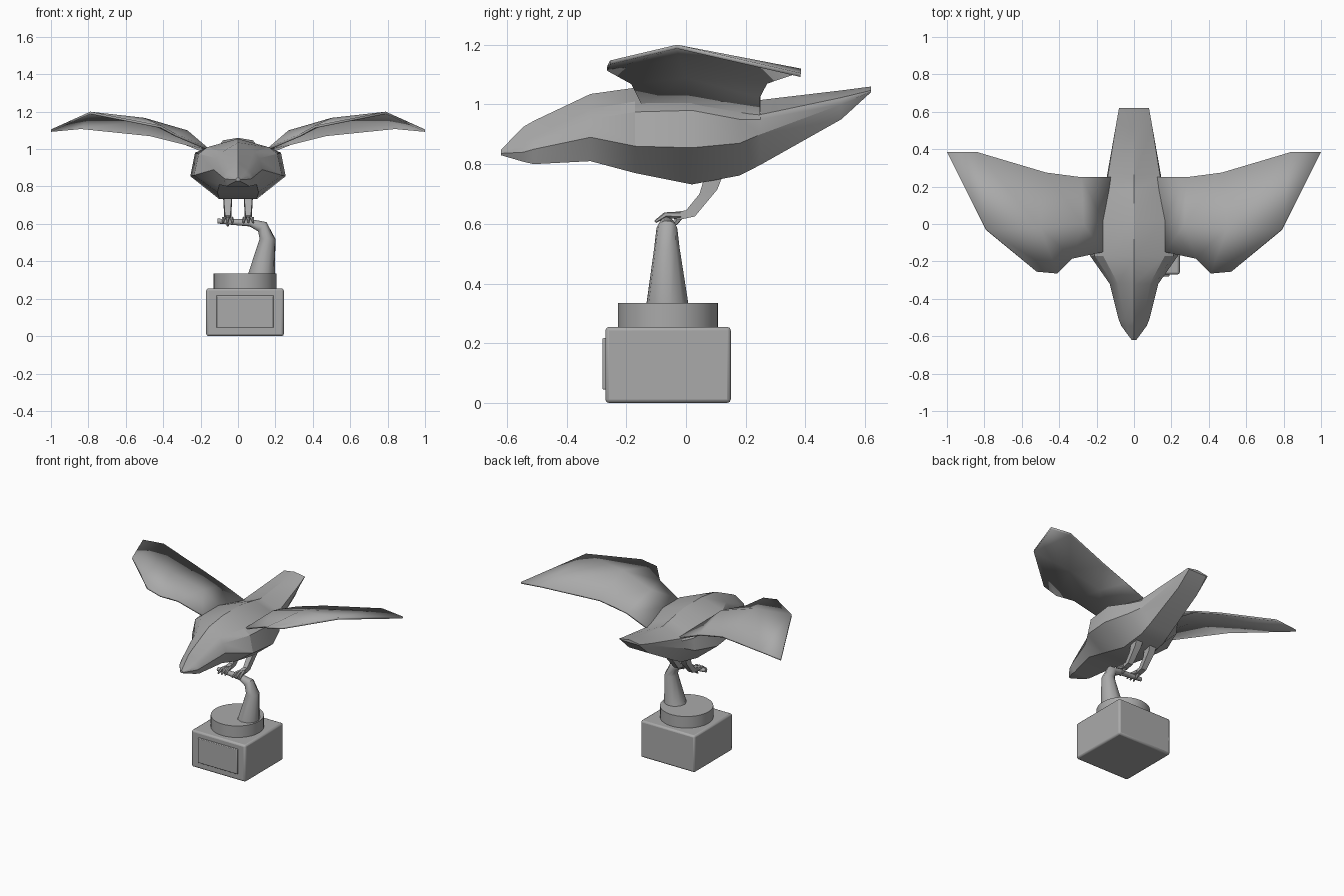
import bpy, bmesh, math
from mathutils import Vector

if "Cube" in bpy.data.objects:
    bpy.data.objects.remove(bpy.data.objects["Cube"])

grey = bpy.data.materials.new("cast grey")
grey.diffuse_color = (0.4, 0.4, 0.4, 1)
grey.use_nodes = True
grey.node_tree.nodes["Principled BSDF"].inputs["Base Color"].default_value = grey.diffuse_color


def make(name, verts, faces, angle=30):
    me = bpy.data.meshes.new(name)
    me.from_pydata(verts, [], faces)
    bm = bmesh.new()
    bm.from_mesh(me)
    bmesh.ops.recalc_face_normals(bm, faces=bm.faces)
    bm.to_mesh(me)
    bm.free()
    me.materials.append(grey)
    ob = bpy.data.objects.new(name, me)
    bpy.context.collection.objects.link(ob)
    bpy.ops.object.select_all(action='DESELECT')
    ob.select_set(True)
    bpy.context.view_layer.objects.active = ob
    bpy.ops.object.shade_smooth_by_angle(angle=math.radians(angle))
    return ob


def loft(name, rings, angle=30):
    """Skin a list of equal closed rings and cap both ends."""
    n = len(rings[0])
    verts = [p for r in rings for p in r]
    faces = [(i * n + j, i * n + (j + 1) % n, (i + 1) * n + (j + 1) % n, (i + 1) * n + j)
             for i in range(len(rings) - 1) for j in range(n)]
    faces += [tuple(range(n)), tuple(range(len(verts) - n, len(verts)))]
    return make(name, verts, faces, angle)


def tube(name, path, sides=8, angle=40):
    """Tapered tube through (x, y, z, radius) points."""
    pts = [Vector(p[:3]) for p in path]
    rings = []
    u = None
    for i, p in enumerate(pts):
        d = (pts[min(i + 1, len(pts) - 1)] - pts[max(i - 1, 0)]).normalized()
        if u is None:
            u = d.orthogonal()
        u = (u - d * u.dot(d)).normalized()
        v = d.cross(u)
        rings.append([p + path[i][3] * (u * math.cos(a) + v * math.sin(a))
                      for a in (2 * math.pi * k / sides for k in range(sides))])
    return loft(name, rings, angle)


def box(name, lo, hi, bevel):
    rings = [[(lo[0], lo[1], z), (hi[0], lo[1], z), (hi[0], hi[1], z), (lo[0], hi[1], z)]
             for z in (lo[2], hi[2])]
    ob = loft(name, rings)
    b = ob.modifiers.new("bevel", 'BEVEL')
    b.width, b.segments = bevel, 2
    return ob


def mirror(ob):
    ob.modifiers.new("mirror", 'MIRROR').use_clip = False


# Plinth, name plate and round step
box("plinth", (-0.17, -0.27, 0), (0.245, 0.15, 0.255), 0.012)
box("front_plate", (-0.115, -0.28, 0.045), (0.19, -0.265, 0.217), 0.004)
loft("round_step", [[(0.037 + 0.168 * math.cos(a), -0.06 + 0.168 * math.sin(a), z)
                     for a in (2 * math.pi * k / 32 for k in range(32))]
                    for z in (0.25, 0.335)])

# Bent perch branch
tube("branch", [(0.125, -0.062, 0.32, 0.073), (0.158, -0.064, 0.52, 0.043),
                (0.13, -0.064, 0.585, 0.035), (0.065, -0.064, 0.606, 0.02),
                (-0.11, -0.064, 0.615, 0.013)], 10)

# Body: y, ridge z, then half-section (x, z) for shoulder, flank, widest, belly edge
sections = [
    (-0.62, 0.848, (0.008, 0.844), (0.012, 0.84), (0.012, 0.836), (0.008, 0.83)),
    (-0.545, 0.925, (0.04, 0.875), (0.06, 0.86), (0.068, 0.84), (0.05, 0.808)),
    (-0.51, 0.945, (0.05, 0.893), (0.07, 0.875), (0.082, 0.85), (0.06, 0.80)),
    (-0.32, 1.035, (0.085, 0.985), (0.112, 0.95), (0.13, 0.89), (0.10, 0.81)),
    (-0.17, 1.056, (0.165, 1.01), (0.21, 0.975), (0.235, 0.86), (0.11, 0.77)),
    (0.02, 1.056, (0.165, 1.01), (0.23, 0.98), (0.255, 0.855), (0.10, 0.732)),
    (0.18, 1.03, (0.14, 0.98), (0.18, 0.95), (0.195, 0.87), (0.09, 0.762)),
    (0.25, 1.015, (0.14, 0.966), (0.146, 0.95), (0.146, 0.9), (0.085, 0.798)),
    (0.52, 1.047, (0.098, 1.023), (0.098, 1.015), (0.095, 1.0), (0.075, 0.95)),
    (0.62, 1.06, (0.08, 1.047), (0.08, 1.045), (0.08, 1.043), (0.07, 1.041)),
]
rings = []
for y, top, *side in sections:
    rings.append([(0, y, top)] + [(x, y, z) for x, z in side]
                 + [(-x, y, z) for x, z in reversed(side)])
loft("body", rings, 25)

# Wings: leading edge, spine and trailing edge points, thickened and mirrored
lead = [(0.165, -0.15, 1.01), (0.33, -0.185, 1.08), (0.41, -0.265, 1.125), (0.52, -0.255, 1.147)]
spine = [(0.165, 0.02, 1.01), (0.27, 0.0, 1.10), (0.5, -0.02, 1.167), (0.79, -0.03, 1.2)]
trail = [(0.12, 0.25, 0.97), (0.28, 0.25, 1.035), (0.47, 0.275, 1.082), (0.84, 0.385, 1.12)]
faces = [(0, 1, 5, 4), (1, 2, 6, 5), (2, 3, 7, 6),
         (4, 5, 9, 8), (5, 6, 10, 9), (6, 7, 11, 10), (7, 12, 11)]
wing = make("wings", lead + spine + trail + [(1.0, 0.385, 1.105)], faces, 20)
if sum(f.normal.z for f in wing.data.polygons) < 0:
    wing.data.flip_normals()
s = wing.modifiers.new("thickness", 'SOLIDIFY')
s.thickness, s.offset = 0.013, -1
mirror(wing)

# Legs: flat-sided shanks bending forward on to the perch
leg = [(0.13, 0.78, 0.06, 0.75, 0.027), (0.105, 0.715, 0.045, 0.70, 0.023),
       (0.03, 0.625, 0.0, 0.645, 0.018), (-0.03, 0.612, -0.04, 0.64, 0.018)]
mirror(loft("legs", [[(0.055 - w, y0, z0), (0.055 + w, y0, z0),
                      (0.055 + w * 0.8, y1, z1), (0.055 - w * 0.8, y1, z1)]
                     for y0, z0, y1, z1, w in leg]))

# Toes gripping the perch
for i, dx in enumerate((-0.022, 0, 0.022)):
    mirror(tube("front_toes_%d" % (i + 1),
                [(0.055 + dx * 0.4, -0.02, 0.628, 0.013),
                 (0.055 + dx, -0.07, 0.629, 0.01),
                 (0.055 + dx * 1.2, -0.103, 0.607, 0.005)], 6))
mirror(tube("back_toes", [(0.055, -0.02, 0.625, 0.012), (0.055, -0.035, 0.605, 0.01),
                          (0.055, -0.05, 0.588, 0.005)], 6))
